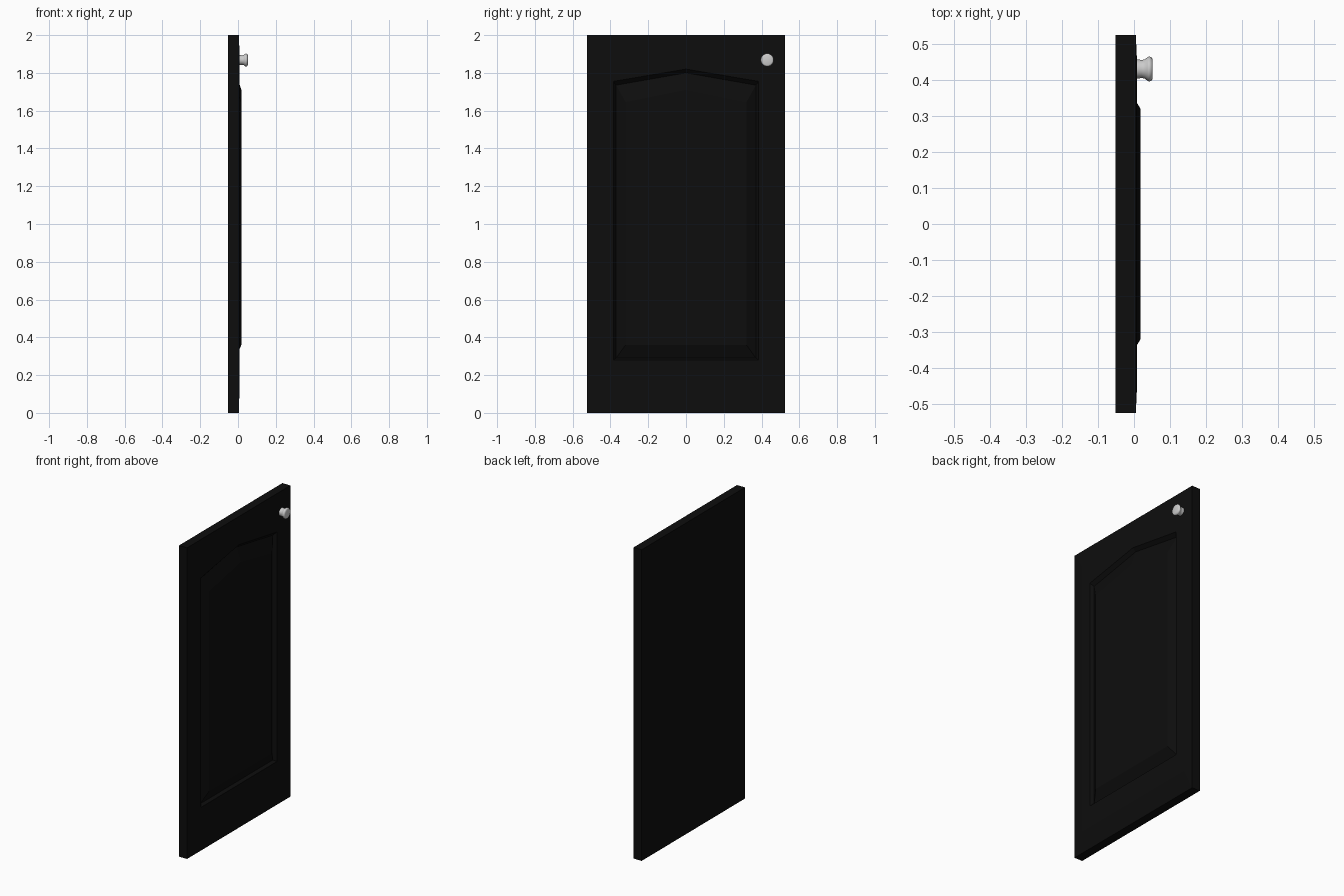
import bpy, bmesh, math
from mathutils import Matrix

if "Cube" in bpy.data.objects:
    bpy.data.objects.remove(bpy.data.objects["Cube"])


def make_object(name, bm):
    bmesh.ops.recalc_face_normals(bm, faces=bm.faces)
    mesh = bpy.data.meshes.new(name)
    bm.to_mesh(mesh)
    bm.free()
    obj = bpy.data.objects.new(name, mesh)
    bpy.context.collection.objects.link(obj)
    return obj


def bridge(bm, a, b):
    for i in range(len(a)):
        j = (i + 1) % len(a)
        bm.faces.new((a[i], a[j], b[j], b[i]))


# Door: nested outlines (x, half width, bottom, shoulder, peak) from back to panel
outlines = [
    (-0.052, 0.525, 0.00, 2.00, 2.00),    # back
    (0.005, 0.525, 0.00, 2.00, 2.00),     # front edge
    (0.008, 0.46, 0.14, 1.90, 1.90),      # frame face
    (0.008, 0.385, 0.28, 1.755, 1.82),    # rim of the arched recess
    (-0.012, 0.37, 0.29, 1.735, 1.80),    # groove bottom
    (0.018, 0.32, 0.36, 1.645, 1.71),     # raised panel
]
bm = bmesh.new()
loops = []
for x, w, bottom, shoulder, peak in outlines:
    pts = [(-w, bottom), (w, bottom), (w, shoulder), (0, peak), (-w, shoulder)]
    loops.append([bm.verts.new((x, y, z)) for y, z in pts])
for a, b in zip(loops, loops[1:]):
    bridge(bm, a, b)
bm.faces.new(loops[0])
bm.faces.new(loops[-1])
door = make_object("door_panel", bm)
mat = bpy.data.materials.new("black_paint")
mat.diffuse_color = (0.004, 0.004, 0.004, 1)
mat.use_nodes = True
mat.node_tree.nodes["Principled BSDF"].inputs["Base Color"].default_value = mat.diffuse_color
door.data.materials.append(mat)

# Knob: turned profile (radius, x) around the x axis
profile = [(0.026, 0.004), (0.026, 0.014), (0.025, 0.022), (0.027, 0.030),
           (0.032, 0.037), (0.0345, 0.041), (0.0345, 0.044), (0.031, 0.050),
           (0.026, 0.052)]
SIDES = 32
bm = bmesh.new()
rings = []
for r, x in profile:
    rings.append([bm.verts.new((x, r * math.cos(t), r * math.sin(t)))
                  for t in (2 * math.pi * i / SIDES for i in range(SIDES))])
for a, b in zip(rings, rings[1:]):
    bridge(bm, a, b)
bm.faces.new(rings[0])
bm.faces.new(rings[-1])
bmesh.ops.transform(bm, matrix=Matrix.Translation((0, 0.43, 1.868)), verts=bm.verts)
knob = make_object("knob", bm)
bpy.context.view_layer.objects.active = knob
knob.select_set(True)
bpy.ops.object.shade_smooth_by_angle(angle=math.radians(40))
